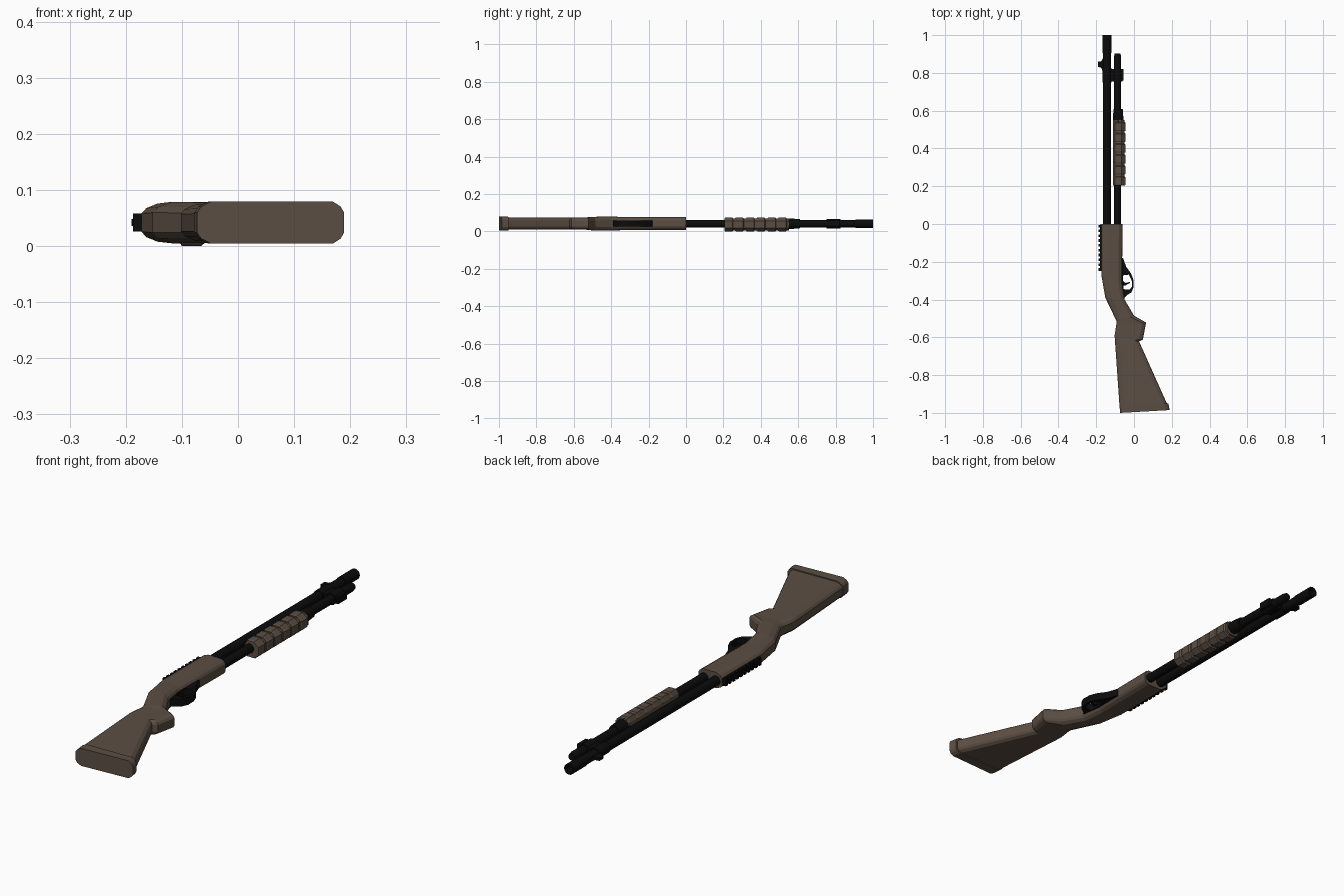
import bpy, bmesh, math
from mathutils import Vector

if "Cube" in bpy.data.objects:
    bpy.data.objects.remove(bpy.data.objects["Cube"])

ZC = 0.042          # mid plane of the gun lying on its side
BX, MX = -0.143, -0.087   # barrel and magazine tube axes


def material(name, rgb):
    m = bpy.data.materials.new(name)
    m.diffuse_color = (*rgb, 1)
    m.use_nodes = True
    m.node_tree.nodes["Principled BSDF"].inputs["Base Color"].default_value = m.diffuse_color
    return m


BROWN = material("dull_brown", (0.105, 0.076, 0.056))
BLACK = material("near_black", (0.0035, 0.0035, 0.004))


def loft(name, rings, mat, smooth=False):
    """Skin a list of equal-length rings and cap both ends."""
    bm = bmesh.new()
    vs = [[bm.verts.new(p) for p in r] for r in rings]
    n = len(rings[0])
    for a, b in zip(vs, vs[1:]):
        for i in range(n):
            bm.faces.new((a[i], a[(i + 1) % n], b[(i + 1) % n], b[i]))
    bm.faces.new(vs[0])
    bm.faces.new(vs[-1])
    bmesh.ops.recalc_face_normals(bm, faces=bm.faces)
    me = bpy.data.meshes.new(name)
    bm.to_mesh(me)
    bm.free()
    me.materials.append(mat)
    ob = bpy.data.objects.new(name, me)
    bpy.context.collection.objects.link(ob)
    if smooth:
        bpy.ops.object.select_all(action='DESELECT')
        ob.select_set(True)
        bpy.context.view_layer.objects.active = ob
        bpy.ops.object.shade_smooth_by_angle(angle=math.radians(35))
    return ob


def lathe(name, x, profile, mat=BLACK, n=16, z=0.041):
    """Round part along y from (y, radius) pairs."""
    rings = [[(x + r * math.cos(2 * math.pi * i / n), y, z + r * math.sin(2 * math.pi * i / n))
              for i in range(n)] for y, r in profile]
    return loft(name, rings, mat, True)


def box(name, x0, x1, y0, y1, half, mat=BLACK):
    ring = lambda y: [(x0, y, ZC - half), (x1, y, ZC - half), (x1, y, ZC + half), (x0, y, ZC + half)]
    return loft(name, [ring(y0), ring(y1)], mat)


def plate(name, outlines, half, mat=BLACK):
    """Flat plate in the xy plane; later outlines cut holes."""
    cu = bpy.data.curves.new(name, 'CURVE')
    cu.dimensions, cu.fill_mode, cu.extrude = '2D', 'BOTH', half
    for pts in outlines:
        s = cu.splines.new('POLY')
        s.points.add(len(pts) - 1)
        for p, (x, y) in zip(s.points, pts):
            p.co = (x, y, 0, 1)
        s.use_cyclic_u = True
    cu.materials.append(mat)
    ob = bpy.data.objects.new(name, cu)
    ob.location.z = ZC
    bpy.context.collection.objects.link(ob)
    bpy.ops.object.select_all(action='DESELECT')
    ob.select_set(True)
    bpy.context.view_layer.objects.active = ob
    bpy.ops.object.convert(target='MESH')


def section(a, b, h, c, d=0.02):
    """Chamfered slice from upper edge a to lower edge b, half thickness h."""
    a, b = Vector((*a, ZC)), Vector((*b, ZC))
    u = (b - a).normalized()
    half = [(a, 0.48), (a + u * c * 0.3, 0.76), (a + u * c, 1),
            (b - u * d, 1), (b - u * d * 0.3, 0.76), (b, 0.48)]
    up = [p + Vector((0, 0, h * k)) for p, k in half]
    return up + [Vector((p.x, p.y, 2 * ZC - p.z)) for p in reversed(up)]


# receiver, neck, grip and stock in one sweep
body = [
    ((-0.172, 0.0), (-0.060, 0.0), 0.034, 0.030),
    ((-0.172, -0.275), (-0.064, -0.31), 0.034, 0.030),
    ((-0.152, -0.39), (-0.050, -0.40), 0.037, 0.035),
    ((-0.092, -0.515), (0.000, -0.485), 0.036, 0.025),
    ((-0.094, -0.535), (0.064, -0.522), 0.033, 0.025),
    ((-0.102, -0.585), (0.047, -0.612), 0.032, 0.025),
    ((-0.102, -0.600), (0.027, -0.622), 0.032, 0.025),
    ((-0.077, -0.960), (0.174, -0.950), 0.033, 0.025),
]
loft("receiver_and_stock", [section(*s) for s in body], BROWN)

# butt pad
loft("butt_pad", [section((-0.078, -0.955), (0.182, -0.950), 0.0375, 0.025),
                  section((-0.073, -1.0), (0.189, -0.985), 0.0375, 0.025)], BROWN)

# barrel with thicker, hollow muzzle
lathe("barrel", BX, [(-0.02, 0.0205), (0.905, 0.0205), (0.905, 0.023), (1.0, 0.023),
                     (1.0, 0.017), (0.96, 0.017)])

# magazine tube with end cap and forend nut
lathe("magazine_tube", MX, [(-0.02, 0.019), (0.82, 0.019), (0.885, 0.019), (0.902, 0.015)])
lathe("forend_nut", MX + 0.003, [(0.54, 0.028), (0.575, 0.027), (0.61, 0.024), (0.61, 0.019)], n=12)

# clamp joining barrel and magazine
lathe("barrel_clamp_ring", BX, [(0.75, 0.0245), (0.825, 0.0245)], n=12)
lathe("magazine_clamp_ring", MX, [(0.755, 0.025), (0.82, 0.025)], n=12)
box("clamp_bridge", BX, MX, 0.755, 0.82, 0.015)
box("clamp_lug", MX, -0.055, 0.76, 0.82, 0.016)

# front sight
plate("front_sight", [[(-0.158, 0.89), (-0.172, 0.862), (-0.19, 0.86), (-0.19, 0.832),
                       (-0.174, 0.828), (-0.158, 0.79)]], 0.006)

# forend core and gripping ribs
FZ = 0.037


def forend_ring(y, grow=0.0):
    up = [(-0.110, 0.018), (-0.100, 0.031 + grow), (-0.066, 0.031 + grow), (-0.050 + grow, 0.018)]
    return [(x, y, FZ + z) for x, z in up] + [(x, y, FZ - z) for x, z in reversed(up)]


loft("forend", [forend_ring(0.205), forend_ring(0.55)], BROWN)
PITCH = 0.345 / 6
for i in range(6):
    y = 0.205 + i * PITCH
    loft(f"forend_rib_{i + 1}", [forend_ring(y, 0.003), forend_ring(y + 0.005, 0.006),
                                 forend_ring(y + PITCH - 0.015, 0.006),
                                 forend_ring(y + PITCH - 0.010, 0.0)], BROWN)

# sighting rail with teeth
box("rail_base", -0.180, -0.168, -0.25, -0.003, 0.016)
for i in range(10):
    y = -0.018 - i * 0.0255
    box(f"rail_tooth_{i + 1}", -0.187, -0.178, y, y + 0.014, 0.016)

# trigger guard with finger opening, and trigger
plate("trigger_guard", [
    [(-0.075, -0.18), (-0.058, -0.18), (-0.042, -0.225), (-0.016, -0.262), (-0.003, -0.295),
     (-0.002, -0.335), (-0.014, -0.362), (-0.035, -0.375), (-0.05, -0.39), (-0.09, -0.39)],
    [(-0.058, -0.272), (-0.028, -0.268), (-0.012, -0.298), (-0.011, -0.332), (-0.024, -0.348),
     (-0.056, -0.345)]], 0.016)
plate("trigger", [[(-0.065, -0.295), (-0.045, -0.312), (-0.02, -0.306), (-0.022, -0.313),
                   (-0.045, -0.325), (-0.065, -0.325)]], 0.006)
